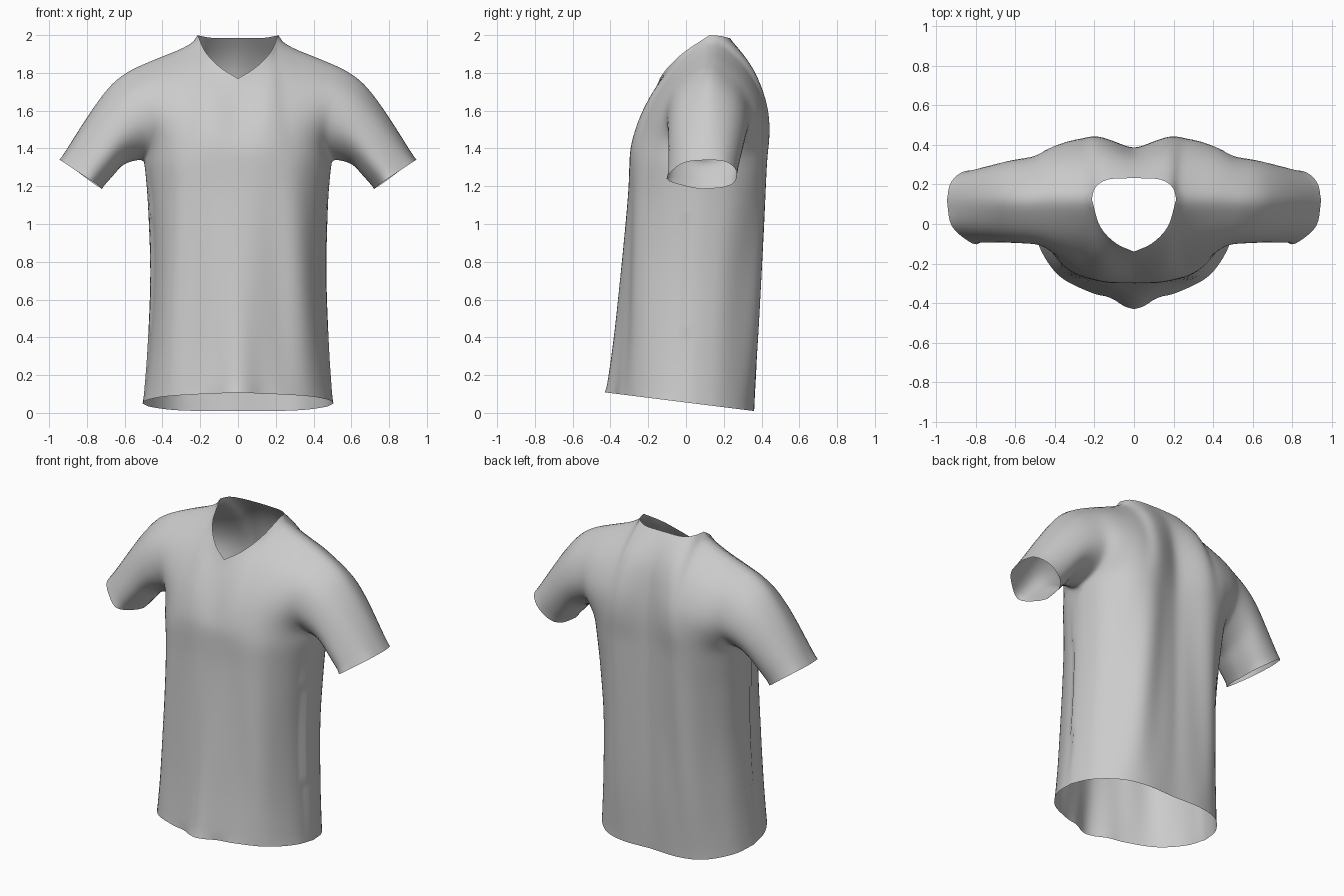
import bpy, bmesh, math
from mathutils import Vector

if "Cube" in bpy.data.objects:
    bpy.data.objects.remove(bpy.data.objects["Cube"])

COLS, NECK, UP, LOW, SLV = 28, 12, 20, 40, 18


def curve(pts, n):
    """Smooth curve through pts, resampled to n equal segments."""
    p = [Vector(q) for q in pts]
    p = [p[0] * 2 - p[1]] + p + [p[-1] * 2 - p[-2]]
    fine = []
    for i in range(1, len(p) - 2):
        a, b, c, d = p[i - 1:i + 3]
        for k in range(24):
            t = k / 24
            fine.append(0.5 * (2 * b + (c - a) * t + (2 * a - 5 * b + 4 * c - d) * t * t
                               + (3 * b - a - 3 * c + d) * t ** 3))
    fine.append(p[-2])
    run = [0.0]
    for a, b in zip(fine, fine[1:]):
        run.append(run[-1] + (b - a).length)
    out, j = [], 0
    for k in range(n + 1):
        s = run[-1] * k / n
        while j < len(run) - 2 and run[j + 1] < s:
            j += 1
        out.append(fine[j].lerp(fine[j + 1], min(1, (s - run[j]) / (run[j + 1] - run[j]))))
    return out


def patch(bm, bottom, top, left, right):
    """Cloth panel filled between four edge curves, plus its mirror image."""
    nu, nv = len(bottom) - 1, len(left) - 1
    for sx in (1, -1):
        grid = []
        for j in range(nv + 1):
            v, row = j / nv, []
            for i in range(nu + 1):
                u = i / nu
                q = (bottom[i].lerp(top[i], v) + left[j].lerp(right[j], u)
                     - bottom[0].lerp(bottom[-1], u).lerp(top[0].lerp(top[-1], u), v))
                row.append(bm.verts.new((q.x * sx, q.y, q.z)))
            grid.append(row)
        for j in range(nv):
            for i in range(nu):
                bm.faces.new((grid[j][i], grid[j][i + 1], grid[j + 1][i + 1], grid[j + 1][i]))


def hem(pts):
    return curve([(x, y, 0.05 - 0.125 * (y - 0.04)) for x, y in pts], COLS)


# Hem and armpit-level edges
hem_front = hem([(0, -.43), (.05, -.415), (.12, -.372), (.22, -.345), (.38, -.26), (.48, -.11), (.505, .04)])
hem_back = hem([(0, .355), (.2, .358), (.35, .31), (.465, .18), (.505, .04)])
chest = curve([(0, -.3, 1.33), (.18, -.29, 1.33), (.34, -.225, 1.33), (.45, -.09, 1.33), (.5, .1, 1.33)], COLS)
blades = curve([(0, .378, 1.33), (.1, .405, 1.33), (.22, .43, 1.33), (.35, .385, 1.33),
                (.46, .25, 1.33), (.5, .1, 1.33)], COLS)
# Centre and side lines of the lower body
mid_front = curve([hem_front[0], (0, -.387, .4), (0, -.342, .8), (0, -.308, 1.15), chest[0]], LOW)
mid_back = curve([hem_back[0], (0, .37, .4), (0, .375, .9), blades[0]], LOW)
side = curve([hem_front[-1], (.48, .05, .35), (.463, .06, .75), (.475, .08, 1.1), chest[-1]], LOW)
# Neckline, shoulder seam, armholes
neck_pt, tip, pit = (.213, .125, 2.0), (.56, .12, 1.84), (.5, .1, 1.33)
seam = curve([neck_pt, (.3, .13, 1.95), (.42, .13, 1.9), tip], COLS - NECK)
neck_front = curve([(0, -.14, 1.77), (.095, -.095, 1.83), (.172, -.01, 1.91), neck_pt], NECK)
neck_back = curve([(0, .232, 1.985), (.13, .225, 1.985), (.195, .185, 1.995), neck_pt], NECK)
up_front = curve([chest[0], (0, -.293, 1.4), (0, -.257, 1.5), (0, -.21, 1.61), (0, -.14, 1.77)], UP)
up_back = curve([blades[0], (0, .378, 1.5), (0, .362, 1.66), (0, .333, 1.81), (0, .28, 1.92), (0, .232, 1.985)], UP)
arm_front = curve([pit, (.475, -.03, 1.41), (.48, -.105, 1.54), (.52, -.06, 1.71), tip], UP)
arm_back = curve([pit, (.49, .26, 1.41), (.5, .345, 1.54), (.535, .285, 1.72), tip], UP)
# Sleeve edges
cuff_top, cuff_low = (.945, .12, 1.34), (.72, .08, 1.185)
cuff_front = curve([cuff_low, (.735, .0, 1.2), (.785, -.1, 1.235), (.86, -.07, 1.285), (.925, .0, 1.328), cuff_top], UP)
cuff_back = curve([cuff_low, (.735, .2, 1.195), (.78, .26, 1.225), (.86, .265, 1.285), (.925, .21, 1.33), cuff_top], UP)
under = curve([pit, (.6, .1, 1.31), (.66, .09, 1.25), cuff_low], SLV)
over = curve([tip, (.655, .12, 1.775), (.735, .12, 1.675), (.815, .12, 1.555), cuff_top], SLV)

# Sew the panels together
bm = bmesh.new()
patch(bm, hem_front, chest, mid_front, side)
patch(bm, hem_back, blades, mid_back, side)
patch(bm, chest, neck_front + seam[1:], up_front, arm_front)
patch(bm, blades, neck_back + seam[1:], up_back, arm_back)
patch(bm, arm_front, cuff_front, under, over)
patch(bm, arm_back, cuff_back, under, over)
bmesh.ops.remove_doubles(bm, verts=bm.verts, dist=0.0008)
bmesh.ops.recalc_face_normals(bm, faces=bm.faces)

# Relax the seams, keeping the open edges in place
inner = [v for v in bm.verts if not v.is_boundary]
for _ in range(6):
    bmesh.ops.smooth_vert(bm, verts=inner, factor=0.5, use_axis_x=True, use_axis_y=True, use_axis_z=True)

# Soft drape folds running from the armpits down the body
bm.normal_update()
for v in inner:
    x, y, z = v.co
    w = math.sin(math.pi * min(1, max(0, (z - 0.03) / 1.35))) * min(1, abs(x) / 0.25)
    if abs(x) < 0.52:
        lean = abs(x) - 0.06 * (1.3 - z)
        v.co += v.normal * (0.009 * w * math.sin(lean * 26 + (0.6 if x > 0 else 0) + (2 if y > 0 else 0)))

mesh = bpy.data.meshes.new("shirt")
bm.to_mesh(mesh)
bm.free()
shirt = bpy.data.objects.new("shirt", mesh)
bpy.context.collection.objects.link(shirt)
for p in mesh.polygons:
    p.use_smooth = True
